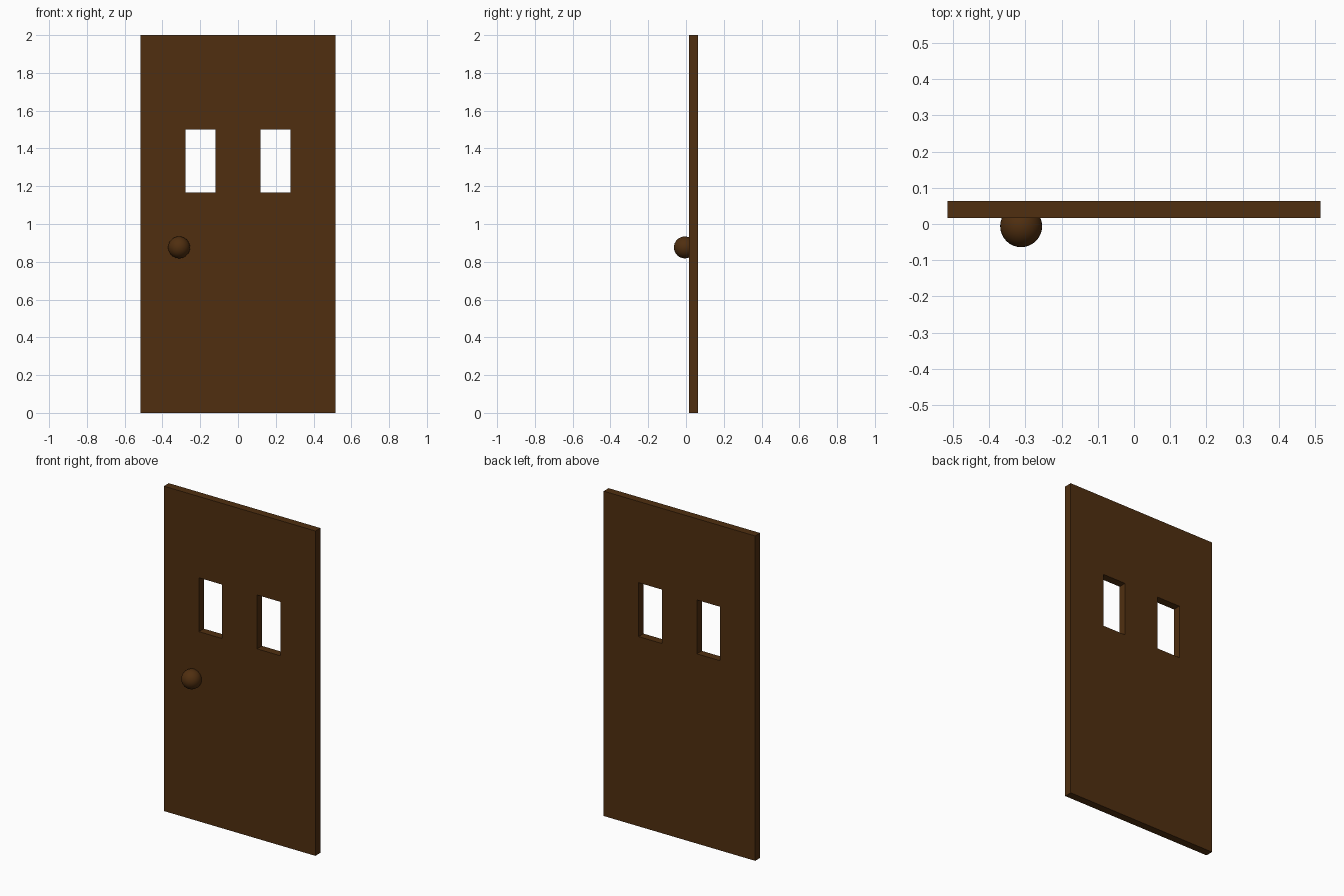
import bpy, bmesh

if "Cube" in bpy.data.objects:
    bpy.data.objects.remove(bpy.data.objects["Cube"])

wood = bpy.data.materials.new("dark_brown_wood")
wood.diffuse_color = (0.08, 0.028, 0.005, 1)
wood.use_nodes = True
wood.node_tree.nodes["Principled BSDF"].inputs["Base Color"].default_value = wood.diffuse_color

FRONT, BACK = 0.016, 0.064

# Door slab: grid of cells with the two window cells left open, then thickened
xs = [-0.516, -0.278, -0.119, 0.119, 0.278, 0.516]
zs = [0, 1.168, 1.5, 2]
bm = bmesh.new()
grid = [[bm.verts.new((x, FRONT, z)) for z in zs] for x in xs]
for i in range(5):
    for j in range(3):
        if j == 1 and i in (1, 3):
            continue  # window opening
        bm.faces.new((grid[i][j], grid[i + 1][j], grid[i + 1][j + 1], grid[i][j + 1]))
front = bm.faces[:]
ext = bmesh.ops.extrude_face_region(bm, geom=front, use_keep_orig=True)
new_verts = [g for g in ext["geom"] if isinstance(g, bmesh.types.BMVert)]
bmesh.ops.translate(bm, verts=new_verts, vec=(0, BACK - FRONT, 0))
bmesh.ops.recalc_face_normals(bm, faces=bm.faces[:])
mesh = bpy.data.meshes.new("door_panel")
bm.to_mesh(mesh)
bm.free()
door = bpy.data.objects.new("door_panel", mesh)
bpy.context.collection.objects.link(door)
mesh.materials.append(wood)

# Round door knob, partly sunk into the front
bpy.ops.mesh.primitive_uv_sphere_add(segments=32, ring_count=16, radius=0.058,
                                     location=(-0.312, -0.006, 0.876))
knob = bpy.context.object
knob.name = "door_knob"
knob.data.materials.append(wood)
bpy.ops.object.shade_smooth()
